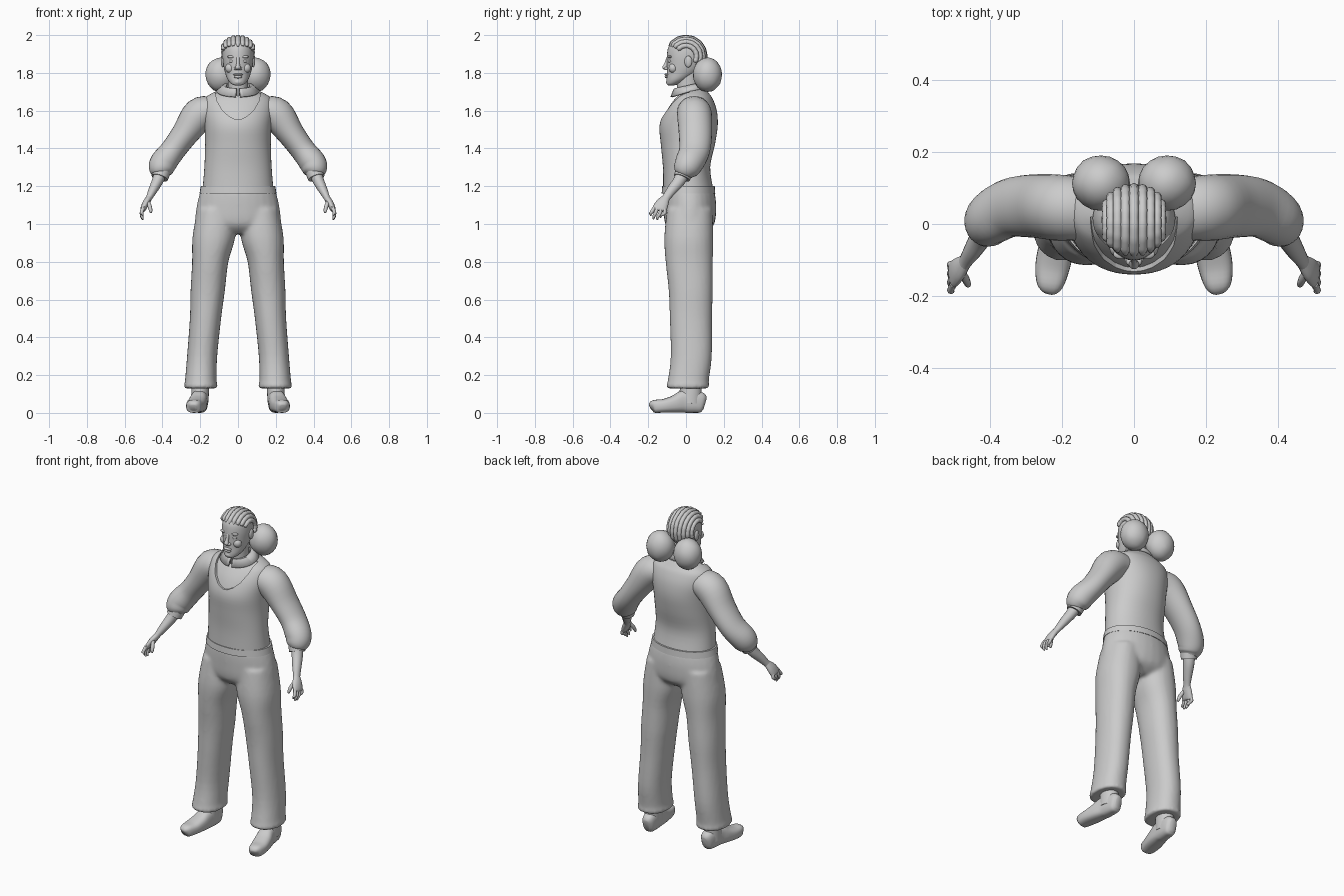
import bpy, bmesh, random
from math import sin, cos, pi, radians
from mathutils import Vector

if "Cube" in bpy.data.objects:
    bpy.data.objects.remove(bpy.data.objects["Cube"])

random.seed(4)


def finish(name, bm, mirror=False, angle=50):
    bmesh.ops.recalc_face_normals(bm, faces=bm.faces)
    me = bpy.data.meshes.new(name)
    bm.to_mesh(me)
    bm.free()
    ob = bpy.data.objects.new(name, me)
    bpy.context.collection.objects.link(ob)
    if mirror:
        ob.modifiers.new("mirror", 'MIRROR').use_clip = False
    smooth(ob, angle)
    return ob


def smooth(ob, angle=50):
    bpy.ops.object.select_all(action='DESELECT')
    ob.select_set(True)
    bpy.context.view_layer.objects.active = ob
    bpy.ops.object.shade_smooth_by_angle(angle=radians(angle))


def spline(rings, k):
    """Catmull-Rom through ring tuples (x, y, z, a, b)."""
    p = [rings[0]] + list(rings) + [rings[-1]]
    out = []
    for i in range(1, len(p) - 2):
        for j in range(k):
            t = j / k
            out.append([0.5 * (2 * q1 + (q2 - q0) * t + (2 * q0 - 5 * q1 + 4 * q2 - q3) * t * t
                               + (3 * q1 - q0 - 3 * q2 + q3) * t ** 3)
                        for q0, q1, q2, q3 in zip(*p[i - 1:i + 3])])
    return out + [list(rings[-1])]


def loft(name, rings, n=28, k=4, power=2.0, ref=(0, 1, 0), flat=False, mirror=False, bm=None):
    """Skin super-ellipse rings along a path; a is across, b is along ref."""
    own = bm is None
    bm = bm or bmesh.new()
    R = spline(rings, k)
    loops = []
    for i, r in enumerate(R):
        c = Vector(r[:3])
        t = Vector(R[min(i + 1, len(R) - 1)][:3]) - Vector(R[max(i - 1, 0)][:3])
        t = Vector((0, 0, 1)) if flat else t.normalized()
        v = Vector(ref)
        v = (v - t * v.dot(t)).normalized()
        u = t.cross(v)
        loop = []
        for j in range(n):
            ca, sa = cos(2 * pi * j / n), sin(2 * pi * j / n)
            e = 2 / power
            ca = abs(ca) ** e * (1 if ca > 0 else -1)
            sa = abs(sa) ** e * (1 if sa > 0 else -1)
            loop.append(bm.verts.new(c + u * ca * r[3] + v * sa * r[4]))
        loops.append(loop)
    for A, B in zip(loops, loops[1:]):
        for j in range(n):
            bm.faces.new((A[j], A[(j + 1) % n], B[(j + 1) % n], B[j]))
    bm.faces.new(loops[0])
    bm.faces.new(loops[-1])
    return finish(name, bm, mirror) if own else None


def blob(name, loc, size, sub=3, jitter=0, mirror=False):
    bm = bmesh.new()
    bmesh.ops.create_icosphere(bm, subdivisions=sub, radius=1)
    for v in bm.verts:
        v.co *= 1 + random.uniform(-jitter, jitter)
        v.co = Vector(a * s + o for a, s, o in zip(v.co, size, loc))
    return finish(name, bm, mirror, 180)


# Trousers: hips and both legs fused into one smooth surface
bm = bmesh.new()
loft("", [(0, .015, 1.18, .198, .135), (0, .02, 1.10, .218, .14), (0, .02, 1.0, .228, .13),
          (0, .015, .95, .20, .08)], flat=True, bm=bm)
for s in (-1, 1):
    leg = [(.115, .02, 1.08, .10, .12), (.128, .015, .93, .113, .13), (.147, .017, .8, .096, .125),
           (.16, .025, .65, .091, .117), (.172, .026, .5, .083, .112), (.19, .028, .3, .08, .109),
           (.197, .012, .17, .084, .109), (.197, .01, .145, .09, .114), (.197, .01, .13, .086, .11)]
    loft("", [(s * r[0],) + r[1:] for r in leg], flat=True, bm=bm, power=2.2)
trousers = finish("trousers", bm)
m = trousers.modifiers.new("fuse", 'REMESH')
m.mode, m.voxel_size, m.use_smooth_shade = 'VOXEL', .01, True
m = trousers.modifiers.new("soften", 'SMOOTH')
m.factor, m.iterations = .5, 8
loft("waistband", [(0, .013, 1.162, .204, .142), (0, .013, 1.2, .197, .139)], k=1, flat=True, n=40)

# Shirt body and the vest over it with a V-neck cut
torso = [(0, .012, 1.18, .188, .133), (0, .003, 1.30, .178, .125), (0, .01, 1.42, .174, .143),
         (0, .014, 1.52, .178, .154), (0, .025, 1.60, .187, .138), (0, .035, 1.66, .178, .108),
         (0, .04, 1.69, .142, .083), (0, .045, 1.715, .085, .06)]
loft("shirt_body", [(x, y, z - .003, a - .01, b - .01) for x, y, z, a, b in torso], n=40, flat=True)
vest = loft("vest", torso, n=48, flat=True, power=2.15)
bm = bmesh.new()
half = [(.125, 1.80), (.122, 1.70), (.11, 1.65), (.085, 1.605), (.05, 1.572), (.02, 1.557)]
outline = half + [(0, 1.553)] + [(-x, z) for x, z in reversed(half)]
face = bm.faces.new([bm.verts.new((x, -.4, z)) for x, z in outline])
ext = bmesh.ops.extrude_face_region(bm, geom=[face])["geom"]
bmesh.ops.translate(bm, verts=[g for g in ext if isinstance(g, bmesh.types.BMVert)], vec=(0, .42, 0))
cutter = finish("neck_cutter", bm)
m = vest.modifiers.new("neck", 'BOOLEAN')
m.operation, m.object, m.solver = 'DIFFERENCE', cutter, 'EXACT'
bpy.context.view_layer.objects.active = vest
bpy.ops.object.modifier_apply(modifier="neck")
bpy.data.objects.remove(cutter)
smooth(vest, 40)

# Sleeves, cuffs and forearms
loft("sleeve", [(.135, .04, 1.60, .075, .085), (.205, .045, 1.578, .09, .092), (.28, .05, 1.478, .072, .088),
                (.345, .045, 1.39, .066, .082), (.395, .018, 1.325, .071, .076), (.408, -.004, 1.285, .064, .065),
                (.41, -.014, 1.262, .046, .047)], mirror=True)
loft("sleeve_cuff", [(.405, -.01, 1.275, .047, .048), (.415, -.022, 1.245, .045, .044)], k=1, mirror=True)
loft("forearm", [(.405, -.01, 1.28, .034, .036), (.425, -.035, 1.23, .030, .033), (.45, -.075, 1.18, .024, .027),
                 (.47, -.105, 1.14, .017, .022), (.48, -.12, 1.12, .017, .026)], n=16, mirror=True)

# Hands: palm, four fingers and a thumb
loft("palm", [(.47, -.105, 1.14, .016, .021), (.488, -.125, 1.11, .018, .034), (.502, -.14, 1.08, .015, .038),
              (.505, -.143, 1.07, .009, .034)], n=16, mirror=True)
for i, (dy, dz) in enumerate([(-.042, .022), (-.026, .004), (-.006, 0), (.012, .012)]):
    y = -.168 + i * .017
    loft("finger", [(.503, y, 1.085, .010, .010), (.511, y + dy * .4, 1.058, .0095, .0095),
                    (.508, -.145 + dy, 1.035 + dz, .008, .008), (.503, -.145 + dy, 1.022 + dz, .004, .004)],
         n=10, k=3, mirror=True)
loft("thumb", [(.48, -.135, 1.12, .012, .012), (.468, -.155, 1.095, .011, .011), (.462, -.168, 1.07, .009, .009),
               (.461, -.17, 1.058, .004, .004)], n=10, k=3, mirror=True)

# Shoes and ankles
loft("shoe", [(.237, -.187, .028, .015, .016), (.234, -.172, .034, .036, .033), (.227, -.12, .037, .048, .036),
              (.215, -.06, .047, .049, .046), (.205, -.01, .06, .044, .06), (.2, .045, .06, .041, .06),
              (.197, .085, .052, .034, .052), (.196, .10, .048, .018, .034)],
     ref=(0, 0, 1), power=2.7, n=24, mirror=True)
loft("ankle", [(.203, .02, .05, .045, .062), (.2, .025, .12, .047, .058), (.197, .025, .2, .046, .056)],
     n=20, mirror=True)

# Neck and head
loft("neck", [(0, .03, 1.64, .062, .065), (0, .012, 1.72, .053, .06), (0, .015, 1.80, .055, .062)], flat=True)
loft("head", [(0, -.078, 1.734, .018, .016), (0, -.068, 1.742, .036, .034), (0, -.045, 1.765, .055, .058),
              (0, -.018, 1.80, .068, .083), (0, -.004, 1.84, .077, .097), (0, .0, 1.89, .082, .101),
              (0, .0, 1.935, .078, .094), (0, 0, 1.965, .06, .072), (0, 0, 1.985, .03, .04)],
     n=32, flat=True)

# Face features
loft("nose_bridge", [(0, -.094, 1.885, .009, .008), (0, -.105, 1.85, .009, .01), (0, -.112, 1.828, .014, .014),
                     (0, -.104, 1.815, .014, .008)], n=14, flat=True)
blob("nostril", (.013, -.104, 1.823), (.01, .012, .009), 2, mirror=True)
blob("upper_lip", (0, -.1, 1.791), (.026, .014, .007))
blob("lower_lip", (0, -.099, 1.779), (.022, .014, .008))
blob("chin", (0, -.088, 1.752), (.024, .018, .017))
blob("eye", (.033, -.083, 1.862), (.016, .012, .009), mirror=True)
blob("brow", (.034, -.084, 1.885), (.024, .014, .008), mirror=True)
blob("cheek", (.042, -.068, 1.825), (.026, .024, .026), mirror=True)
blob("ear", (.081, .012, 1.86), (.01, .02, .031), mirror=True)

# Braided rows running from the hairline over the skull, then two puffs
for i in range(9):
    lon = radians(-68 + 17 * i)
    start = 30 + 8 * abs(sin(lon))
    pts = []
    for j in range(17):
        th = radians(start + (215 - start) * j / 16)
        r = .0125 * (1 + .1 * (j % 2)) * (.6 if j in (0, 16) else 1)
        pts.append((.082 * sin(lon), -.1 * cos(th) * cos(lon) ** .6, 1.888 + .1 * sin(th) * cos(lon) ** .6, r, r))
    loft("braid_row", pts, n=10, k=2, ref=(1, 0, 0))
blob("hair_puff", (.092, .114, 1.79), (.081, .077, .091), 3, .015, mirror=True)

# Folded shirt collar, open at the front
bm = bmesh.new()
rows = []
for i in range(19):
    t = .1 + (pi - .1) * i / 18
    lift = .035 * (1 - cos(t)) / 2
    low = .012 * max(0, cos(t))
    prof = [(.064, .066, 1.68), (.066, .068, 1.712), (.076, .076, 1.713), (.112, .092, 1.684 - low)]
    rows.append([bm.verts.new((rx * sin(t), .014 - ry * cos(t), z + lift)) for rx, ry, z in prof])
for A, B in zip(rows, rows[1:]):
    for j in range(3):
        bm.faces.new((A[j], A[j + 1], B[j + 1], B[j]))
collar = finish("collar", bm, mirror=True)
m = collar.modifiers.new("thickness", 'SOLIDIFY')
m.thickness, m.offset = .01, 0
